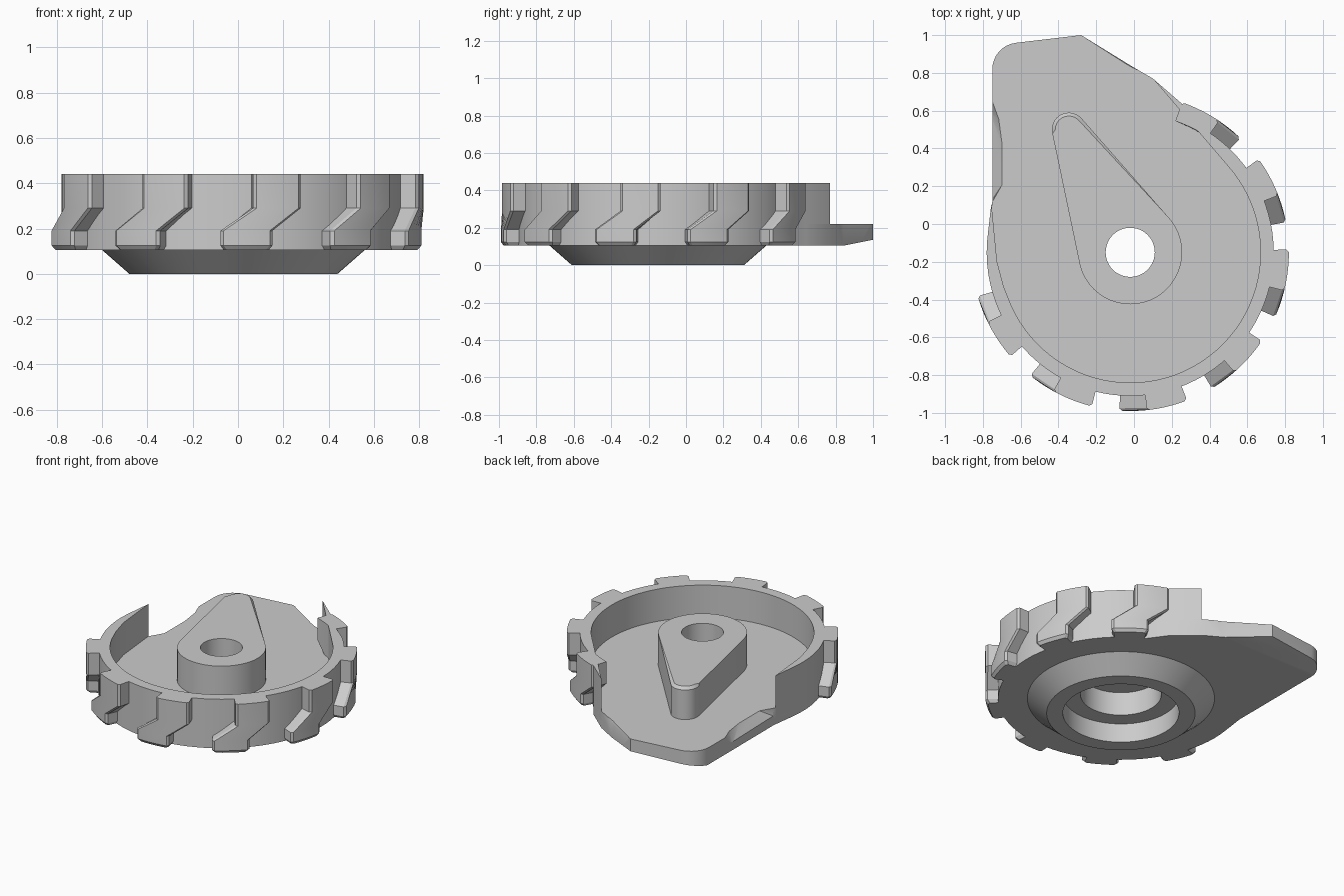
import bpy, bmesh, math
from mathutils import Vector
from mathutils.geometry import convex_hull_2d

if "Cube" in bpy.data.objects:
    bpy.data.objects.remove(bpy.data.objects["Cube"])

CX, CY = -0.02, -0.15            # wheel axis
BASE, FLOOR, TOP = 0.105, 0.22, 0.44

grey = bpy.data.materials.new("plain grey")
grey.use_nodes = True
grey.diffuse_color = (0.6, 0.6, 0.6, 1)
grey.node_tree.nodes["Principled BSDF"].inputs["Base Color"].default_value = (0.6, 0.6, 0.6, 1)


def arc(r, a0, a1, n, cx=CX, cy=CY):
    angles = [math.radians(a0 + (a1 - a0) * i / n) for i in range(n + 1)]
    return [(cx + r * math.cos(a), cy + r * math.sin(a)) for a in angles]


def finish(name, bm):
    bmesh.ops.recalc_face_normals(bm, faces=bm.faces)
    mesh = bpy.data.meshes.new(name)
    bm.to_mesh(mesh)
    bm.free()
    mesh.materials.append(grey)
    obj = bpy.data.objects.new(name, mesh)
    bpy.context.collection.objects.link(obj)
    return obj


def loft(loops):
    """Closed solid through stacked loops of 3D points."""
    bm = bmesh.new()
    rings = [[bm.verts.new(p) for p in loop] for loop in loops]
    n = len(rings[0])
    for low, high in zip(rings, rings[1:]):
        for i in range(n):
            j = (i + 1) % n
            bm.faces.new((low[i], low[j], high[j], high[i]))
    bm.faces.new(rings[0])
    bm.faces.new(rings[-1])
    return bm


def prism(outline, z0, z1):
    return loft([[(x, y, z) for x, y in outline] for z in (z0, z1)])


def chamfer_top(bm, z, width, rule):
    edges = [e for e in bm.edges
             if all(abs(v.co.z - z) < 1e-4 and rule(v.co) for v in e.verts)]
    bmesh.ops.bevel(bm, geom=edges, offset=width, segments=1, affect='EDGES')


def hull_cutter(name, points):
    bm = bmesh.new()
    for p in points:
        bm.verts.new(p)
    bmesh.ops.convex_hull(bm, input=bm.verts)
    return hide(finish(name, bm))


def hide(obj):
    obj.hide_render = True
    obj.hide_set(True)
    return obj


def cut(obj, cutters):
    for c in cutters:
        mod = obj.modifiers.new("cut", 'BOOLEAN')
        mod.operation = 'DIFFERENCE'
        mod.solver = 'EXACT'
        mod.object = c
    bpy.context.view_layer.update()
    graph = bpy.context.evaluated_depsgraph_get()
    obj.data = bpy.data.meshes.new_from_object(obj.evaluated_get(graph))
    obj.modifiers.clear()


# Cutters: stepped bore through the axis
bores = [hide(finish("bore_cutter", prism(arc(r, 0, 352.5, 47), -0.1, z)))
         for r, z in ((0.36, 0.13), (0.25, 0.29), (0.13, 0.6))]

# Cutters: sloped edges of the tail
left_slope = hull_cutter("left_slope_cutter", [
    (-0.75, 0.66, 0.23), (-0.71, 0.55, 0.23), (-0.69, 0.4, 0.23),
    (-0.69, 0.22, 0.23), (-0.77, 0.08, 0.23), (-0.76, 0.6, 0.15), (-0.77, 0.1, 0.15)])
right_slope = hull_cutter("right_slope_cutter", [
    (-0.27, 0.99, 0.23), (-0.02, 0.83, 0.23), (0.1, 0.78, 0.23),
    (-0.2, 0.97, 0.23), (-0.15, 0.94, 0.15), (0.1, 0.8, 0.15)])
tail_under = hull_cutter("tail_under_cutter", [
    (x, y, z) for x in (-1, 1)
    for y, z in ((0.82, 0.1), (0.94, 0.115), (1.02, 0.14), (1.02, 0.09), (0.82, 0.09))])

# Teardrop base plate
right_end = [(0.1, 0.77), (0.25, 0.64)]
rim_arc = arc(0.76, 62, -188, 60)
tail = [(-0.75, 0.12)] + arc(0.14, 180, 97, 8, -0.61, 0.82) + [(-0.28, 1.0), (-0.02, 0.84)]
plate = finish("base_plate", prism(right_end + rim_arc + tail, BASE, FLOOR))
cut(plate, bores + [left_slope, right_slope, tail_under])

# Open rim wall, tapering to a wedge at both ends
inner = [(-0.755, 0.11), (-0.725, -0.2), (-0.69, -0.33)] + arc(0.69, -156, 42, 48)
rim = prism(right_end + rim_arc + inner, 0.15, TOP)
chamfer_top(rim, TOP, 0.015,
            lambda p: abs((p.xy - Vector((CX, CY))).length - 0.69) < 0.002)
rim = finish("rim_wall", rim)

# Slanted tread teeth around the rim
for k in range(7):
    start = 71 - 35 * k
    loops = []
    for z, r, first, last in ((BASE, 0.825, -10, -24), (0.125, 0.84, -9, -25),
                              (0.19, 0.84, -9, -25), (0.29, 0.84, 0, -15),
                              (TOP, 0.84, 0, -15)):
        a, b = start + first, start + last
        ring = arc(0.735, a, b, 5) + arc(r - 0.012, b, b, 1)[:1]
        ring += arc(r, b + 1, a - 1, 5) + arc(r - 0.012, a, a, 1)[:1]
        loops.append([(x, y, z) for x, y in ring])
    finish("tread_tooth", loft(loops))

# Raised teardrop boss
points = [Vector(p) for p in arc(0.275, 0, 352.5, 47) + arc(0.09, 0, 345, 23, -0.345, 0.5)]
outline = [points[i] for i in convex_hull_2d(points)]
boss = prism(outline, FLOOR, TOP)
chamfer_top(boss, TOP, 0.018, lambda p: True)
boss = finish("center_boss", boss)
cut(boss, bores)

# Tapered hub underneath
hub = finish("lower_hub", loft([[(x, y, z) for x, y in arc(r, 0, 354, 59)]
                                for r, z in ((0.46, 0), (0.58, BASE))]))
cut(hub, bores)

# Smooth the curved walls, keep corners sharp
bpy.ops.object.select_all(action='DESELECT')
for obj in bpy.context.scene.objects:
    if obj.type == 'MESH' and not obj.hide_render:
        obj.select_set(True)
        bpy.context.view_layer.objects.active = obj
bpy.ops.object.shade_smooth_by_angle(angle=math.radians(25))
